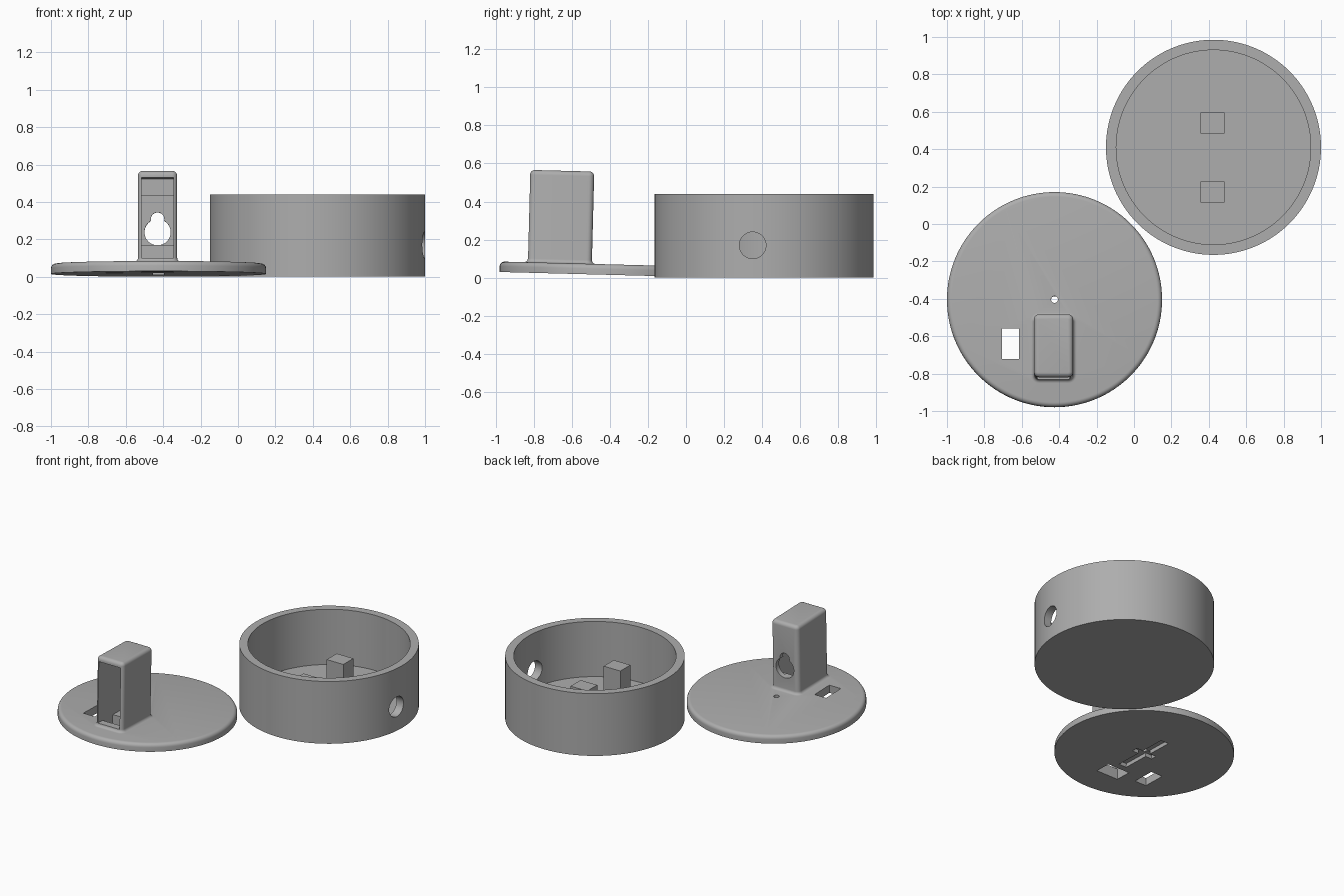
import bpy, bmesh, math
from mathutils import Matrix, Vector

if "Cube" in bpy.data.objects:
    bpy.data.objects.remove(bpy.data.objects["Cube"])

grey = bpy.data.materials.new("plain grey")
grey.diffuse_color = (0.42, 0.42, 0.42, 1)
grey.use_nodes = True
grey.node_tree.nodes["Principled BSDF"].inputs["Base Color"].default_value = grey.diffuse_color


def make(name, bm):
    bmesh.ops.recalc_face_normals(bm, faces=bm.faces)
    mesh = bpy.data.meshes.new(name)
    bm.to_mesh(mesh)
    bm.free()
    mesh.materials.append(grey)
    obj = bpy.data.objects.new(name, mesh)
    bpy.context.collection.objects.link(obj)
    return obj


def loft(name, rings):
    """Skin a stack of equal-length closed rings and cap both ends."""
    bm = bmesh.new()
    rows = [[bm.verts.new(p) for p in ring] for ring in rings]
    for a, b in zip(rows, rows[1:]):
        for i in range(len(a)):
            j = (i + 1) % len(a)
            bm.faces.new((a[i], a[j], b[j], b[i]))
    bm.faces.new(rows[0])
    bm.faces.new(rows[-1])
    return make(name, bm)


def circle(r, z, n=128):
    return [(r * math.cos(2 * math.pi * i / n), r * math.sin(2 * math.pi * i / n), z) for i in range(n)]


def round_rect(x0, x1, y0, y1, r, z, n=6):
    pts = []
    for k, (cx, cy) in enumerate(((x1 - r, y1 - r), (x0 + r, y1 - r), (x0 + r, y0 + r), (x1 - r, y0 + r))):
        for i in range(n + 1):
            a = math.pi / 2 * (k + i / n)
            pts.append((cx + r * math.cos(a), cy + r * math.sin(a), z))
    return pts


def box(name, x0, x1, y0, y1, z0, z1):
    bm = bmesh.new()
    bmesh.ops.create_cube(bm, size=1)
    for v in bm.verts:
        v.co = Vector(((x0 + x1) / 2 + v.co.x * (x1 - x0), (y0 + y1) / 2 + v.co.y * (y1 - y0),
                       (z0 + z1) / 2 + v.co.z * (z1 - z0)))
    return make(name, bm)


def rod(name, centre, r, length, axis):
    bm = bmesh.new()
    turn = {"x": Matrix.Rotation(math.pi / 2, 4, "Y"), "y": Matrix.Rotation(math.pi / 2, 4, "X"),
            "z": Matrix.Identity(4)}[axis]
    bmesh.ops.create_cone(bm, cap_ends=True, segments=48, radius1=r, radius2=r, depth=length,
                          matrix=Matrix.Translation(centre) @ turn)
    return make(name, bm)


def combine(target, tool, operation="DIFFERENCE"):
    mod = target.modifiers.new("combine", "BOOLEAN")
    mod.operation, mod.solver, mod.object = operation, "EXACT", tool
    bpy.context.view_layer.objects.active = target
    bpy.ops.object.modifier_apply(modifier=mod.name)
    bpy.data.objects.remove(tool)


def smooth(obj):
    bpy.ops.object.select_all(action="DESELECT")
    obj.select_set(True)
    bpy.context.view_layer.objects.active = obj
    bpy.ops.object.shade_smooth_by_angle(angle=math.radians(30))


# Round cup with a cable hole in its right wall
cup = loft("cup", [circle(0.575, 0), circle(0.575, 0.44), circle(0.52, 0.44), circle(0.52, 0.05)])
combine(cup, rod("cable_hole", (0.55, -0.06, 0.17), 0.07, 0.3, "x"))
cup.location = (0.425, 0.41, 0)
smooth(cup)

# Two posts on the cup floor
for name, y in (("back_post", 0.54), ("front_post", 0.17)):
    box(name, 0.355, 0.485, y - 0.056, y + 0.056, 0.045, 0.28)

# Lid disc with a rounded upper edge
arc = [math.pi / 2 * i / 5 for i in range(6)]
T, B = 0.055, 0.025
lid = loft("lid", [circle(0.575, 0)] +
           [circle(0.575 - B + B * math.cos(a), T - B + B * math.sin(a)) for a in arc])

# Upright housing: flared foot, straight walls, rounded top
X0, X1, Y0, Y1, H, F = -0.11, 0.1, -0.428, -0.091, 0.54, 0.02
steps = [(0.03, F)] + [(T + F - F * math.cos(a), F - F * math.sin(a)) for a in arc]
steps += [(H - B + B * math.sin(a), -B + B * math.cos(a)) for a in arc]
housing = loft("housing", [round_rect(X0 - o, X1 + o, Y0 - o, Y1 + o, 0.028 + o, z) for z, o in steps])
combine(lid, housing, "UNION")

# Housing cavity, deeper middle pocket, keyhole through the back
combine(lid, box("cavity", -0.09, 0.08, -0.6, -0.15, 0.075, 0.505))
combine(lid, box("pocket", -0.09, 0.08, -0.3, -0.125, 0.15, 0.415))
combine(lid, rod("keyhole_large", (-0.005, -0.1, 0.22), 0.07, 0.2, "y"))
combine(lid, rod("keyhole_small", (-0.005, -0.1, 0.29), 0.036, 0.2, "y"))

# Openings through the disc
combine(lid, box("floor_opening", -0.09, 0.08, -0.375, -0.26, -0.1, 0.1))
combine(lid, box("side_opening", -0.28, -0.19, -0.318, -0.155, -0.1, 0.1))
combine(lid, rod("pin_hole", (0, 0, 0), 0.018, 0.3, "z"))

# Cross-shaped recess underneath
combine(lid, box("long_slot", -0.03, 0.03, -0.215, 0.205, -0.1, 0.027))
combine(lid, box("cross_slot", -0.08, 0.08, -0.022, 0.022, -0.1, 0.026))

# The lid leans slightly, front edge raised
lid.rotation_euler.x = -0.026
lid.location = (-0.425, -0.405, 0.015)
smooth(lid)
